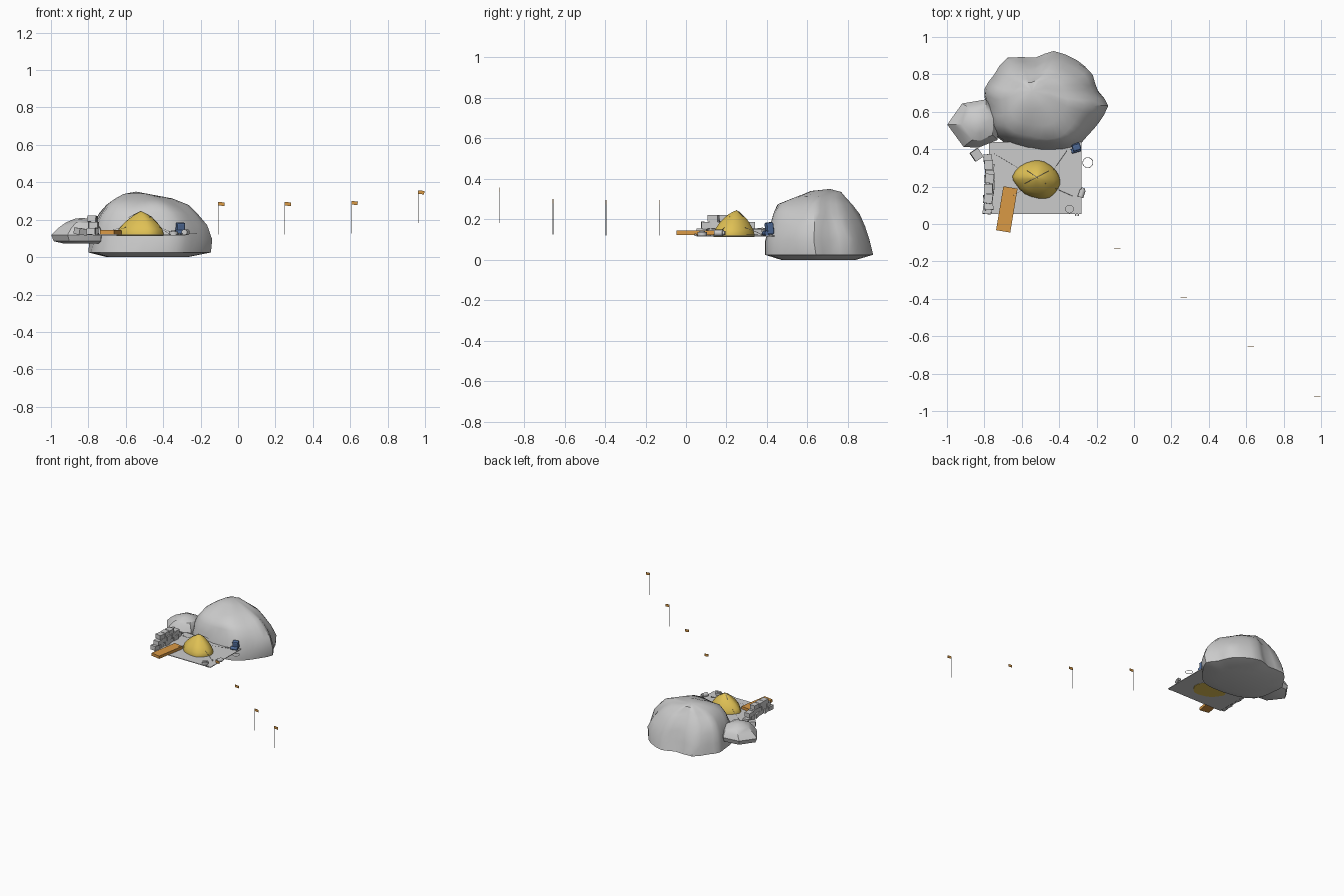
import bpy, bmesh, math, random
from mathutils import Vector, Matrix, noise

if "Cube" in bpy.data.objects:
    bpy.data.objects.remove(bpy.data.objects["Cube"])

random.seed(4)


def material(name, rgb):
    m = bpy.data.materials.new(name)
    m.diffuse_color = (*rgb, 1)
    m.use_nodes = True
    m.node_tree.nodes["Principled BSDF"].inputs["Base Color"].default_value = m.diffuse_color
    return m


YELLOW = material("tent_yellow", (0.74, 0.53, 0.09))
ORANGE = material("orange", (0.70, 0.32, 0.06))
BLUE = material("blue", (0.08, 0.15, 0.32))


def finish(name, bm, mat=None, angle=None):
    bmesh.ops.recalc_face_normals(bm, faces=bm.faces)
    me = bpy.data.meshes.new(name)
    bm.to_mesh(me)
    bm.free()
    ob = bpy.data.objects.new(name, me)
    bpy.context.collection.objects.link(ob)
    if mat:
        me.materials.append(mat)
    if angle:
        bpy.ops.object.select_all(action='DESELECT')
        ob.select_set(True)
        bpy.context.view_layer.objects.active = ob
        bpy.ops.object.shade_smooth_by_angle(angle=math.radians(angle))
    return ob


def mound(name, outline, rings, apex, mat=None, jitter=0.0, angle=40, sub=2):
    """Loft one footprint through rings of (z, xmin, xmax, ymin, ymax) up to an apex."""
    n = len(outline)
    pts = []
    for i in range(n):
        a, b, c, d = (Vector(outline[(i + k) % n]) for k in (-1, 0, 1, 2))
        for s in range(sub):
            t = s / sub
            pts.append(0.5 * (2*b + (c - a)*t + (2*a - 5*b + 4*c - d)*t*t + (3*b - a - 3*c + d)*t**3))
    x0, x1 = min(p.x for p in pts), max(p.x for p in pts)
    y0, y1 = min(p.y for p in pts), max(p.y for p in pts)
    bm = bmesh.new()
    loops = []
    for z, xa, xb, ya, yb in rings:
        loop = []
        for p in pts:
            co = Vector((xa + (p.x - x0) / (x1 - x0) * (xb - xa),
                         ya + (p.y - y0) / (y1 - y0) * (yb - ya), z))
            if z > rings[1][0]:
                co += noise.noise_vector(co * 9) * jitter
            loop.append(bm.verts.new(co))
        loops.append(loop)
    top = bm.verts.new(apex)
    m = len(pts)
    for lo, hi in zip(loops, loops[1:]):
        for i in range(m):
            bm.faces.new((lo[i], lo[(i+1) % m], hi[(i+1) % m], hi[i]))
    for i in range(m):
        bm.faces.new((loops[-1][i], loops[-1][(i+1) % m], top))
    bm.faces.new(loops[0])
    return finish(name, bm, mat, angle)


def box(name, loc, size, rot=(0, 0, 0), mat=None, bevel=0.0):
    bm = bmesh.new()
    bmesh.ops.create_cube(bm, size=1)
    bmesh.ops.scale(bm, vec=size, verts=bm.verts)
    if bevel:
        bmesh.ops.bevel(bm, geom=bm.edges[:], offset=bevel, segments=2, affect='EDGES', profile=0.5)
    ob = finish(name, bm, mat)
    ob.location, ob.rotation_euler = loc, rot
    return ob


def rod(name, a, b, r, mat=None, sides=12):
    a, b = Vector(a), Vector(b)
    bm = bmesh.new()
    bmesh.ops.create_cone(bm, cap_ends=True, segments=sides, radius1=r, radius2=r, depth=(b - a).length)
    q = Vector((0, 0, 1)).rotation_difference(b - a).to_matrix().to_4x4()
    bmesh.ops.transform(bm, matrix=Matrix.Translation((a + b) / 2) @ q, verts=bm.verts)
    return finish(name, bm, mat, 40)


# Large boulder
mound("large_boulder",
      [(-.14, .65), (-.19, .72), (-.23, .81), (-.30, .875), (-.43, .925), (-.53, .89), (-.68, .89),
       (-.755, .8), (-.805, .73), (-.80, .65), (-.78, .53), (-.70, .45), (-.58, .415), (-.44, .405),
       (-.33, .42), (-.25, .48), (-.19, .56)],
      [(0, -.70, -.27, .47, .84), (.025, -.80, -.145, .39, .925), (.10, -.79, -.14, .40, .905),
       (.17, -.775, -.165, .415, .88), (.23, -.75, -.21, .43, .85), (.275, -.705, -.27, .46, .825),
       (.308, -.66, -.35, .53, .795), (.335, -.615, -.45, .62, .765)],
      (-.545, .71, .35), jitter=.014)

# Small boulder
mound("small_boulder",
      [(-1, .53), (-.91, .41), (-.83, .405), (-.73, .45), (-.72, .58), (-.79, .66), (-.92, .645)],
      [(.072, -.93, -.74, .45, .62), (.085, -.985, -.725, .42, .65), (.12, -1, -.72, .405, .662),
       (.155, -.965, -.73, .425, .645), (.185, -.92, -.75, .45, .615), (.203, -.875, -.79, .49, .57)],
      (-.83, .53, .21), jitter=.006, angle=28, sub=1)

# Tent ledge
box("ledge", (-.527, .245, .1175), (.495, .385, .005))

# Dome tent with crossed poles
mound("tent",
      [(-.395, .235), (-.42, .29), (-.48, .335), (-.54, .34), (-.61, .31), (-.65, .255), (-.63, .21),
       (-.585, .16), (-.51, .135), (-.45, .14), (-.405, .19)],
      [(.113, -.648, -.398, .136, .339), (.12, -.65, -.395, .135, .34), (.15, -.638, -.405, .143, .332),
       (.18, -.612, -.428, .163, .315), (.205, -.583, -.453, .187, .298), (.225, -.555, -.478, .21, .278),
       (.239, -.535, -.503, .235, .262)],
      (-.52, .25, .2445), mat=YELLOW, angle=50)
for i, (dx, dy) in enumerate([(.065, .035), (-.065, -.035), (.05, -.035), (-.05, .035)]):
    rod(f"tent_pole_{i}", (-.52, .25, .2455), (-.52 + dx, .25 + dy, .212), .0015, sides=6)

# Guy lines with pegs
for i, (a, b) in enumerate([((-.62, .30), (-.745, .375)), ((-.43, .29), (-.36, .39)),
                            ((-.42, .19), (-.33, .15)), ((-.60, .18), (-.70, .12))]):
    rod(f"guy_line_{i}", (*a, .16), (*b, .122), .0008, sides=5)
    rod(f"peg_{i}", (*b, .118), (*b, .13), .003, sides=6)

# Plank
box("plank", (-.68, .078, .133), (.077, .238, .022), (0, 0, math.radians(-9.5)), ORANGE)

# Dry stone wind wall: three courses of loose blocks
for row, (y0, count) in enumerate([(.078, 6), (.10, 5), (.135, 3)]):
    for k in range(count):
        y = y0 + k * .054
        bow = -.785 + .012 * math.sin((y - .05) * 9)
        box(f"wall_stone_{row}_{k}", (bow + random.uniform(-.005, .005), y, .137 + row * .034),
            (.046, .05, .033),
            (random.uniform(-.05, .05), random.uniform(-.05, .05), random.uniform(-.15, .15)))
box("loose_stone", (-.842, .37, .137), (.05, .055, .034), (.1, .1, .6))

# Backpack with bedroll
box("backpack", (-.308, .412, .155), (.046, .036, .06), (.12, 0, .3), BLUE, .008)
rod("bedroll", (-.335, .388, .132), (-.285, .402, .132), .013, BLUE)

# Stove, pot and gas canister
rod("stove", (-.345, .08, .118), (-.345, .08, .138), .023)
rod("stove_top", (-.345, .08, .138), (-.345, .08, .143), .013)
rod("water_bottle", (-.287, .143, .133), (-.273, .183, .133), .016)
rod("bottle_cap", (-.273, .183, .133), (-.27, .193, .133), .01)
for i in (-1, 1):
    rod(f"mug_{i}", (-.305 + i * .007, .048, .118), (-.305 + i * .007, .048, .13), .005)

# Rope coil
bpy.ops.mesh.primitive_torus_add(location=(-.247, .328, .124), major_radius=.027, minor_radius=.0016,
                                 major_segments=28, minor_segments=6)
bpy.context.object.name = "rope_coil"

# Route marker flags
for i, (x, y, z) in enumerate([(-.105, -.133, .12), (.25, -.395, .12), (.607, -.657, .125), (.963, -.92, .182)]):
    rod(f"flag_pole_{i}", (x, y, z), (x, y, z + .175), .0015, sides=6)
    box(f"flag_{i}", (x + .017, y, z + .164), (.032, .003, .019), (0, .1, 0), ORANGE)
